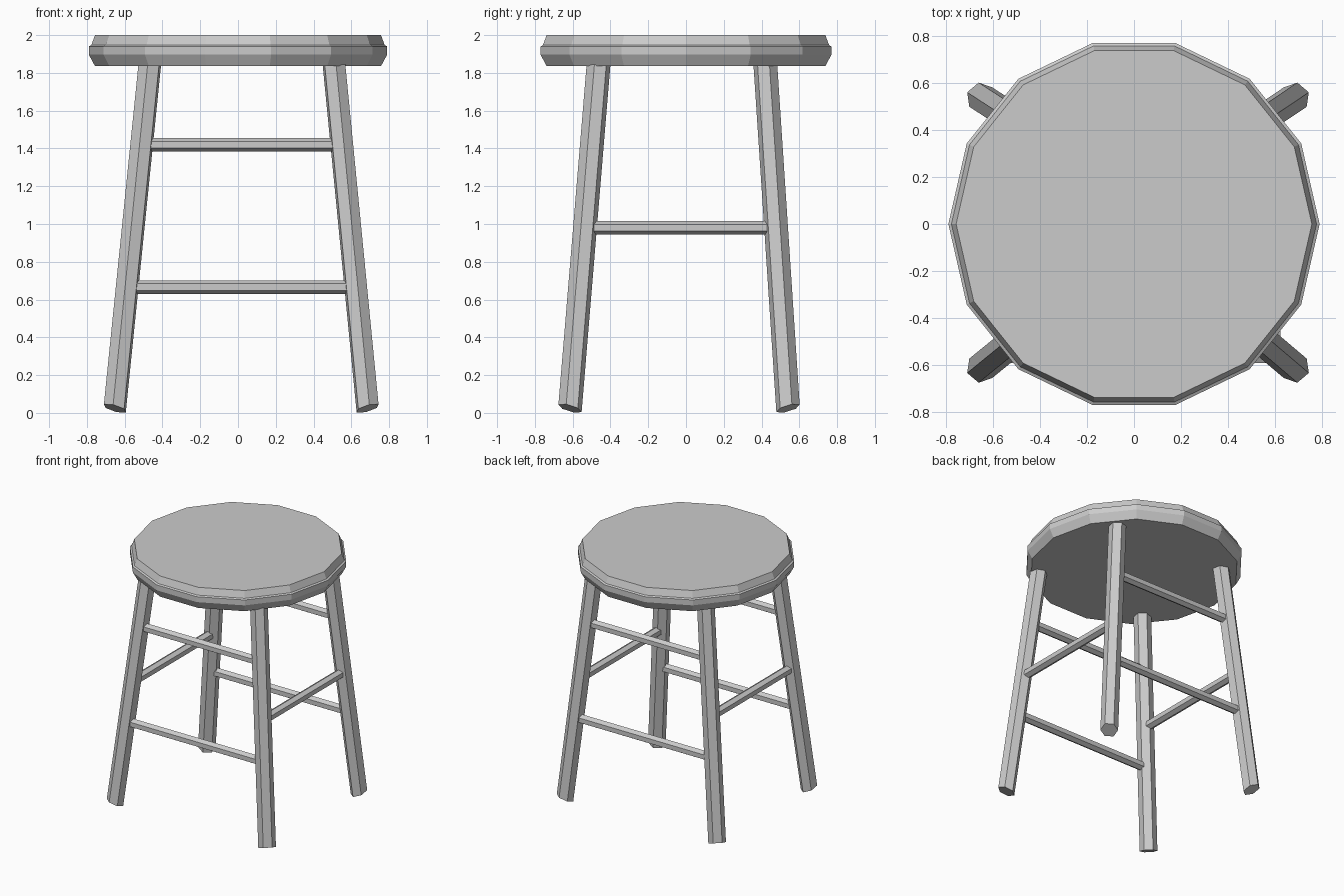
import bpy, bmesh, math
from mathutils import Vector

if "Cube" in bpy.data.objects:
    bpy.data.objects.remove(bpy.data.objects["Cube"])


def finish(bm, name):
    bmesh.ops.recalc_face_normals(bm, faces=bm.faces)
    me = bpy.data.meshes.new(name)
    bm.to_mesh(me)
    bm.free()
    bpy.context.collection.objects.link(bpy.data.objects.new(name, me))


def skin(name, rings):
    """Closed solid through a list of equal-sized point rings."""
    bm = bmesh.new()
    vr = [[bm.verts.new(p) for p in r] for r in rings]
    n = len(vr[0])
    for a, b in zip(vr, vr[1:]):
        for i in range(n):
            j = (i + 1) % n
            bm.faces.new((a[i], a[j], b[j], b[i]))
    bm.faces.new(vr[0])
    bm.faces.new(vr[-1])
    finish(bm, name)


def circle(n, r, start=0.0):
    return [(r * math.cos(start + math.tau * i / n),
             r * math.sin(start + math.tau * i / n)) for i in range(n)]


# Seat: 14-sided disc with a chamfered, stepped rim
profile = [(0.757, 1.836), (0.79, 1.897), (0.79, 1.94), (0.777, 1.947), (0.757, 2.0)]
skin("seat", [[(x, y, z) for x, y in circle(14, r)] for r, z in profile])

# Splayed legs: hexagonal, with slanted feet
FOOT_Z, TOP_Z = 0.024, 1.845
LEGS = {  # name: (foot xy, top xy)
    "front_left": ((-0.652, -0.614), (-0.467, -0.463)),
    "front_right": ((0.686, -0.614), (0.508, -0.463)),
    "back_left": ((-0.652, 0.54), (-0.467, 0.42)),
    "back_right": ((0.686, 0.54), (0.508, 0.42)),
}


def leg_point(key, z):
    foot, top = LEGS[key]
    t = (z - FOOT_Z) / (TOP_Z - FOOT_Z)
    return Vector((foot[0] + (top[0] - foot[0]) * t,
                   foot[1] + (top[1] - foot[1]) * t, z))


for key, (foot, top) in LEGS.items():
    sx, sy = math.copysign(1, foot[0]), math.copysign(1, foot[1])
    low, high = [], []
    for x, y in circle(6, 0.064, math.radians(20)):
        off = Vector((x * sx, y * sy, 0))
        low.append(leg_point(key, FOOT_Z + 0.27 * (x + y)) + off)
        high.append(leg_point(key, TOP_Z) + off)
    skin(key + "_leg", [low, high])


# Rails: thin hexagonal bars between leg centres
def rail(name, a, b, z, r=0.036):
    p, q = leg_point(a, z), leg_point(b, z)
    side = (q - p).cross(Vector((0, 0, 1))).normalized()
    ring = [side * u + Vector((0, 0, v)) for u, v in circle(6, r, math.pi / 2)]
    skin(name, [[p + o for o in ring], [q + o for o in ring]])


for face in ("front", "back"):
    rail(face + "_upper_rail", face + "_left", face + "_right", 1.42)
    rail(face + "_lower_rail", face + "_left", face + "_right", 0.666)
for s in ("left", "right"):
    rail(s + "_side_rail", "front_" + s, "back_" + s, 0.98)
